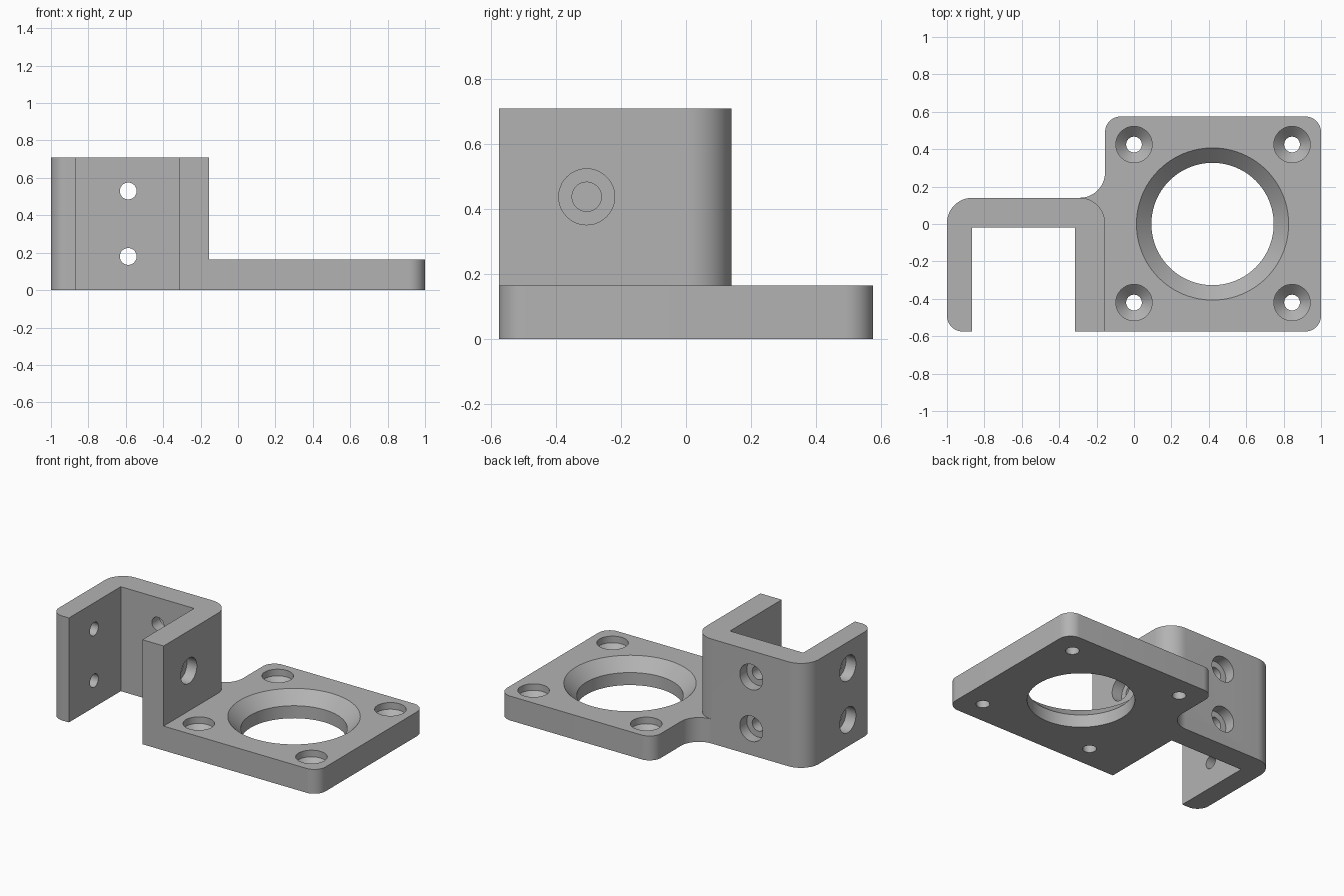
import bpy, bmesh, math
from mathutils import Vector, Matrix

cube = bpy.data.objects.get("Cube")
if cube:
    bpy.data.objects.remove(cube, do_unlink=True)

grey = bpy.data.materials.new("light_grey")
grey.use_nodes = True
colour = (0.45, 0.45, 0.45, 1)
grey.diffuse_color = colour
grey.node_tree.nodes["Principled BSDF"].inputs["Base Color"].default_value = colour


def add_object(name, bm):
    bmesh.ops.recalc_face_normals(bm, faces=bm.faces)
    mesh = bpy.data.meshes.new(name)
    bm.to_mesh(mesh)
    bm.free()
    mesh.materials.append(grey)
    obj = bpy.data.objects.new(name, mesh)
    bpy.context.collection.objects.link(obj)
    return obj


def rounded(corners, steps=12):
    """Outline from (x, y, radius) corners, with tangent arcs."""
    points = []
    for i, (x, y, r) in enumerate(corners):
        p = Vector((x, y))
        if r == 0:
            points.append(p)
            continue
        a = (Vector(corners[i - 1][:2]) - p).normalized()
        b = (Vector(corners[(i + 1) % len(corners)][:2]) - p).normalized()
        centre = p + (a + b) * r
        for k in range(steps + 1):
            t = k / steps * math.pi / 2
            points.append(centre - b * r * math.cos(t) - a * r * math.sin(t))
    return points


def prism(name, corners, height):
    bm = bmesh.new()
    face = bm.faces.new([bm.verts.new((p.x, p.y, 0)) for p in rounded(corners)])
    top = bmesh.ops.extrude_face_region(bm, geom=[face])["geom"]
    bmesh.ops.translate(bm, vec=(0, 0, height),
                        verts=[v for v in top if isinstance(v, bmesh.types.BMVert)])
    return add_object(name, bm)


def drill(name, place, axis, profile, sides=48):
    """Turned cutter: profile of (radius, distance along the outward axis)."""
    turn = Vector(axis).to_track_quat("Z", "Y").to_matrix().to_4x4()
    bm = bmesh.new()
    rings = [[bm.verts.new((r * math.cos(k * math.tau / sides),
                            r * math.sin(k * math.tau / sides), d))
              for k in range(sides)] for r, d in profile]
    for low, high in zip(rings, rings[1:]):
        for k in range(sides):
            n = (k + 1) % sides
            bm.faces.new((low[k], low[n], high[n], high[k]))
    bm.faces.new(rings[0])
    bm.faces.new(rings[-1])
    bmesh.ops.transform(bm, matrix=Matrix.Translation(place) @ turn, verts=bm.verts)
    return add_object(name, bm)


def combine(target, tool, operation):
    mod = target.modifiers.new("combine", "BOOLEAN")
    mod.operation, mod.solver, mod.object = operation, "EXACT", tool
    bpy.context.view_layer.objects.active = target
    bpy.ops.object.modifier_apply(modifier=mod.name)
    bpy.data.objects.remove(tool, do_unlink=True)


TOP, PLATE, FRONT, BACK = 0.708, 0.165, -0.575, 0.14

# U-shaped clamp walls
bracket = prism("mounting_bracket", [
    (-1, FRONT, 0.085), (-0.865, FRONT, 0), (-0.865, -0.02, 0), (-0.315, -0.02, 0),
    (-0.315, FRONT, 0), (-0.155, FRONT, 0), (-0.155, BACK, 0.135), (-1, BACK, 0.135)], TOP)

# Flat plate with a concave fillet into the back wall
plate = prism("plate", [
    (-0.235, FRONT, 0), (1, FRONT, 0.085), (1, -FRONT, 0.085), (-0.155, -FRONT, 0.085),
    (-0.155, BACK, 0.135), (-0.29, BACK, 0), (-0.29, 0.06, 0), (-0.235, 0.06, 0)], PLATE)
combine(bracket, plate, "UNION")

# Large chamfered opening
cuts = [drill("opening", (0.42, 0, PLATE), (0, 0, 1),
              [(0.327, -0.3), (0.327, -0.08), (0.407, 0), (0.407, 0.1)], 96)]

# Recessed countersunk screw holes in the plate
for x in (0, 0.845):
    for y in (-0.42, 0.425):
        cuts.append(drill("plate_hole", (x, y, PLATE), (0, 0, 1),
                          [(0.042, -0.3), (0.042, -0.1), (0.097, -0.045), (0.097, 0.1)]))

# Counterbored holes in the clamp walls
bore = [(0.045, -0.25), (0.045, -0.075), (0.086, -0.075), (0.086, 0.1)]
for z in (0.18, 0.53):
    cuts.append(drill("back_hole", (-0.587, BACK, z), (0, 1, 0), bore))
    cuts.append(drill("side_hole", (-1, -0.305, z), (-1, 0, 0), bore))
cuts.append(drill("inner_wall_hole", (-0.155, -0.305, 0.437), (1, 0, 0), bore))
for cutter in cuts:
    combine(bracket, cutter, "DIFFERENCE")

# Smooth curves, crisp edges
bpy.ops.object.select_all(action="DESELECT")
bracket.select_set(True)
bpy.context.view_layer.objects.active = bracket
bpy.ops.object.shade_smooth_by_angle(angle=math.radians(30))
